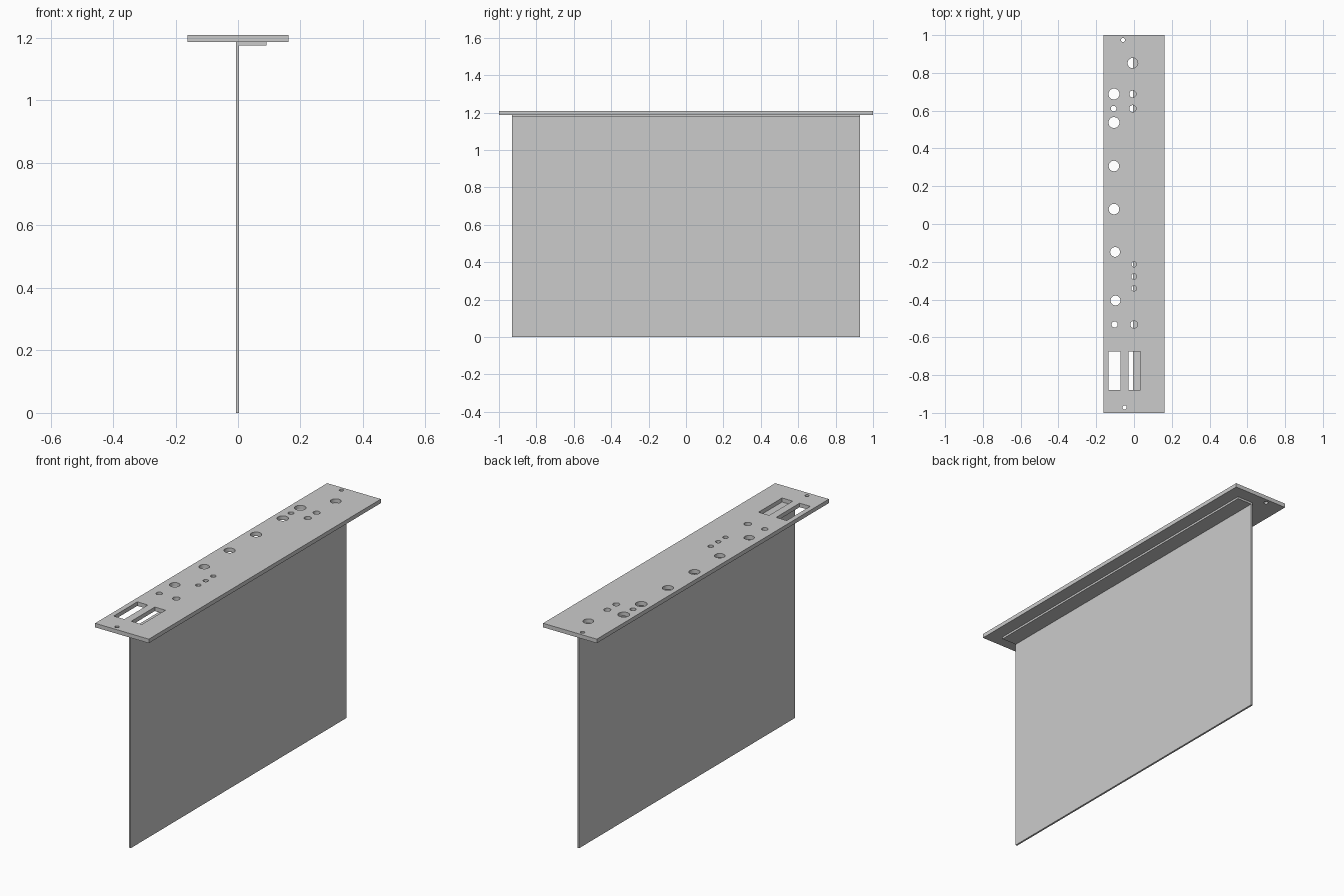
import bpy, bmesh
from mathutils import Matrix, Vector

cube = bpy.data.objects.get("Cube")
if cube:
    bpy.data.objects.remove(cube)

grey = bpy.data.materials.new("plain grey")
grey.use_nodes = True
colour = (0.6, 0.6, 0.6, 1)
grey.diffuse_color = colour
grey.node_tree.nodes["Principled BSDF"].inputs["Base Color"].default_value = colour


def add_box(bm, x0, x1, y0, y1, z0, z1):
    centre = Vector(((x0 + x1) / 2, (y0 + y1) / 2, (z0 + z1) / 2))
    size = Matrix.Diagonal((x1 - x0, y1 - y0, z1 - z0, 1))
    bmesh.ops.create_cube(bm, size=1, matrix=Matrix.Translation(centre) @ size)


def make_object(name, bm):
    mesh = bpy.data.meshes.new(name)
    bmesh.ops.recalc_face_normals(bm, faces=bm.faces)
    bm.to_mesh(mesh)
    bm.free()
    mesh.materials.append(grey)
    obj = bpy.data.objects.new(name, mesh)
    bpy.context.collection.objects.link(obj)
    return obj


HALF_WIDTH, PLATE_BOTTOM, PLATE_TOP = 0.162, 1.187, 1.209
HALF_BOARD = 0.93

# Top plate
bm = bmesh.new()
add_box(bm, -HALF_WIDTH, HALF_WIDTH, -1, 1, PLATE_BOTTOM, PLATE_TOP)
plate = make_object("top_plate", bm)

# Round holes: x, y, radius
holes = [
    (-.058, .974, .011), (-.05, -.971, .011),                       # screws
    (-.106, .688, .029), (-.106, .537, .029), (-.106, .307, .028),  # outer row
    (-.106, .079, .028), (-.1, -.148, .026), (-.098, -.405, .026),
    (-.108, .611, .015), (-.103, -.532, .016),
    (-.007, .852, .027), (-.007, .688, .018), (-.007, .611, .018),  # middle row
    (0, -.213, .014), (0, -.278, .014), (0, -.341, .014), (0, -.532, .019),
]
bm = bmesh.new()
for x, y, r in holes:
    bmesh.ops.create_cone(bm, cap_ends=True, segments=32, radius1=r, radius2=r, depth=0.1,
                          matrix=Matrix.Translation((x, y, PLATE_TOP)))
# Two rectangular slots
for x in (-.135, -.029):
    add_box(bm, x, x + .064, -.878, -.675, PLATE_BOTTOM - .05, PLATE_TOP + .05)
cutter = make_object("hole_cutter", bm)
cutter.hide_render = True

cut = plate.modifiers.new("holes", "BOOLEAN")
cut.operation = "DIFFERENCE"
cut.solver = "EXACT"
cut.object = cutter
bpy.context.view_layer.objects.active = plate
plate.select_set(True)
bpy.ops.object.modifier_apply(modifier=cut.name)
bpy.data.objects.remove(cutter)
bpy.ops.object.shade_smooth_by_angle()

# Hanging panel with a folded flange under the plate
profile = [(-.006, 0), (.004, 0), (.004, 1.176), (.091, 1.176),
           (.091, PLATE_BOTTOM), (-.006, PLATE_BOTTOM)]
bm = bmesh.new()
face = bm.faces.new([bm.verts.new((x, -HALF_BOARD, z)) for x, z in profile])
ext = bmesh.ops.extrude_face_region(bm, geom=[face])
bmesh.ops.translate(bm, vec=(0, 2 * HALF_BOARD, 0),
                    verts=[v for v in ext["geom"] if isinstance(v, bmesh.types.BMVert)])
make_object("folded_panel", bm)
